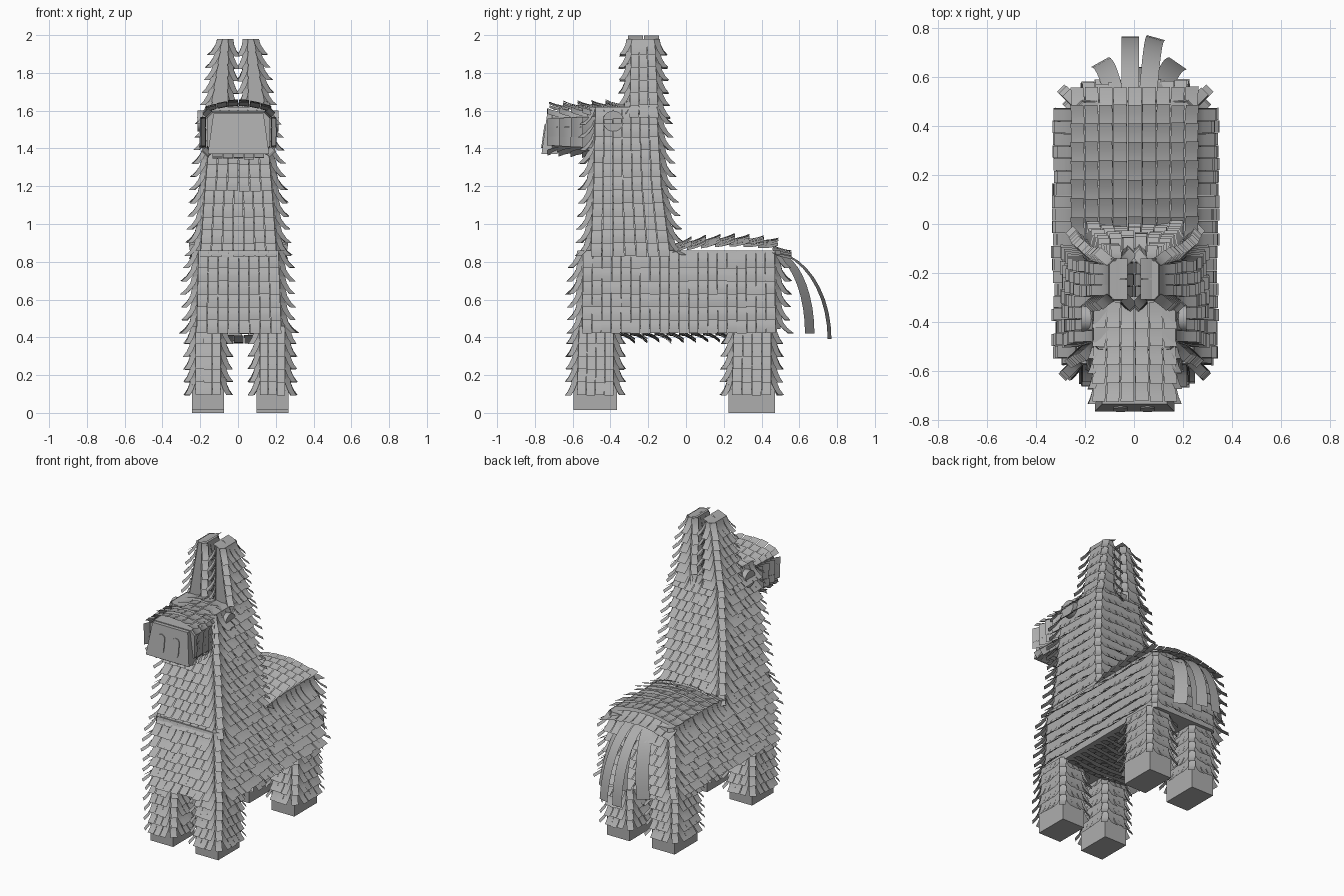
import bpy, bmesh, math, random
from mathutils import Vector, Matrix

random.seed(4)
cube = bpy.data.objects.get("Cube")
if cube:
    bpy.data.objects.remove(cube, do_unlink=True)

paper = bpy.data.materials.new("grey_paper")
paper.use_nodes = True
GREY = (0.42, 0.42, 0.42, 1)
paper.diffuse_color = GREY
paper.node_tree.nodes["Principled BSDF"].inputs["Base Color"].default_value = GREY

CELL, ROW = 0.052, 0.066
UP, DOWN = Vector((0, 0, 1)), Vector((0, 0, -1))


def finish(bm, name, smooth=False):
    mesh = bpy.data.meshes.new(name)
    bm.to_mesh(mesh)
    bm.free()
    obj = bpy.data.objects.new(name, mesh)
    bpy.context.collection.objects.link(obj)
    mesh.materials.append(paper)
    if smooth:
        bpy.ops.object.select_all(action='DESELECT')
        obj.select_set(True)
        bpy.context.view_layer.objects.active = obj
        bpy.ops.object.shade_smooth_by_angle(angle=math.radians(40))


def ribbon(bm, centres, half):
    """Strip of quads following the centre points."""
    pairs = [(bm.verts.new(c - half), bm.verts.new(c + half)) for c in centres]
    for (a, b), (c, d) in zip(pairs, pairs[1:]):
        bm.faces.new((a, b, d, c))


def fringe(bm, surf, hint, curl=0.055, cell=CELL, row=ROW):
    """Cover surf(u, v) with paper flaps that hang along v and curl outwards."""
    wide = (surf(1, 0.5) - surf(0, 0.5)).length
    tall = (surf(0.5, 1) - surf(0.5, 0)).length
    cols, rows = max(1, round(wide / cell)), max(1, round(tall / row))
    e = 0.01
    for r in range(rows):
        for c in range(cols):
            u, v = (c + 0.5) / cols, r / rows
            p = surf(u, v)
            across = (surf(u + e, v) - surf(u - e, v)).normalized()
            along = (surf(u, v + e) - surf(u, v - e)).normalized()
            n = across.cross(along).normalized()
            if n.dot(hint) < 0:
                n = -n
            length = tall / rows * random.uniform(1.35, 1.42)
            lift = curl * random.uniform(0.85, 1.15)
            width = max((surf(1, v) - surf(0, v)).length / cols * 0.96, 0.042)
            pts = [p + along * length * s + n * (0.004 + lift * s ** 2)
                   for s in (0, 0.35, 0.7, 1)]
            ribbon(bm, pts, across * width / 2)


def fringe_part(name, surf, hint, **options):
    bm = bmesh.new()
    fringe(bm, surf, hint, **options)
    finish(bm, name, True)


def patch(a, b, c, d):
    """Bilinear surface: a to b is the upper edge, c to d the lower one."""
    return lambda u, v: a.lerp(b, u).lerp(c.lerp(d, u), v)


def ring(z, x0, x1, y0, y1, k):
    return [Vector((x, y, z)) for x, y in (
        (x0 + k, y0), (x1 - k, y0), (x1, y0 + k), (x1, y1 - k),
        (x1 - k, y1), (x0 + k, y1), (x0, y1 - k), (x0, y0 + k))]


def body_part(name, sections, chamfer=0.025, bare=(), curl=0.055, turn=Matrix()):
    """Chamfered core through (z, x0, x1, y0, y1) sections, with fringed sides."""
    rings = [[turn @ p for p in ring(*s, chamfer)] for s in sections]
    core, flaps = bmesh.new(), bmesh.new()
    loops = [[core.verts.new(p) for p in r] for r in rings]
    core.faces.new(loops[0])
    core.faces.new(loops[-1])
    for up, low, pu, pl in zip(loops, loops[1:], rings, rings[1:]):
        mid = sum(pu + pl, Vector()) / 16
        for i in range(8):
            j = (i + 1) % 8
            core.faces.new((up[i], up[j], low[j], low[i]))
            if i not in bare:
                centre = (pu[i] + pu[j] + pl[i] + pl[j]) / 4
                fringe(flaps, patch(pu[i], pu[j], pl[i], pl[j]), centre - mid, curl)
    bmesh.ops.recalc_face_normals(core, faces=core.faces)
    finish(core, name)
    finish(flaps, name + "_fringe", True)


def block(name, low_corners, high_corners):
    bm = bmesh.new()
    low = [bm.verts.new(p) for p in low_corners]
    high = [bm.verts.new(p) for p in high_corners]
    bm.faces.new(low)
    bm.faces.new(high)
    for i in range(4):
        j = (i + 1) % 4
        bm.faces.new((low[i], low[j], high[j], high[i]))
    bmesh.ops.recalc_face_normals(bm, faces=bm.faces)
    finish(bm, name)


def rect(x0, x1, y0, y1, z):
    return [(x0, y0, z), (x1, y0, z), (x1, y1, z), (x0, y1, z)]


# Torso and neck
body_part("torso", [(0.86, -0.235, 0.24, -0.57, 0.495), (0.445, -0.245, 0.255, -0.575, 0.5)],
          curl=0.078)
body_part("neck", [(1.62, -0.165, 0.17, -0.505, -0.13), (1.2, -0.2, 0.205, -0.515, -0.105),
                   (0.85, -0.225, 0.23, -0.53, -0.06)], curl=0.068)


# Back fringe: arched sideways, drooping over the rump
def back_surface(u, v):
    arch = 0.045 * math.sin(math.pi * u)
    slope = 0.03 * math.sin(math.pi * min(v, 0.7)) - 1.1 * max(v - 0.72, 0) ** 2
    return Vector((-0.255 + 0.515 * u, -0.07 + 0.6 * v, 0.845 + arch + slope))


fringe_part("back_fringe", back_surface, UP, curl=0.022, cell=0.06, row=0.072)
fringe_part("belly_fringe",
            lambda u, v: Vector((-0.23 + 0.47 * u, -0.36 + 0.58 * v,
                                 0.435 - 0.02 * math.sin(math.pi * u))),
            DOWN, curl=0.04)

# Legs with bare hooves
for side, s in (("left", 1), ("right", -1)):
    x0, x1 = sorted((s * 0.085 + 0.012, s * 0.255 + 0.012))
    for end, y0, y1, ground in (("front", -0.595, -0.365, 0.015), ("back", 0.225, 0.47, 0)):
        body_part(f"{end}_{side}_leg", [(0.46, x0, x1, y0 + 0.01, y1),
                                        (0.12, x0, x1, y0, y1)], 0.018, curl=0.05)
        block(f"{end}_{side}_hoof", rect(x0, x1, y0, y1, ground), rect(x0, x1, y0, y1, 0.15))

# Muzzle: a lying part whose flaps point forwards
lie = Matrix.Rotation(-math.pi / 2, 4, 'X')
body_part("muzzle", [(-0.46, -0.165, 0.17, -1.6, -1.37), (-0.71, -0.165, 0.17, -1.59, -1.385)],
          0.03, bare=(0,), curl=0.03, turn=lie)
block("muzzle_front", rect(-0.16, 0.165, -0.765, -0.68, 1.37),
      rect(-0.13, 0.135, -0.735, -0.68, 1.585))
fringe_part("muzzle_top_fringe", lambda u, v: Vector((-0.165 + 0.335 * u, -0.32 - 0.375 * v,
            1.6 - 0.012 * v + 0.03 * math.sin(math.pi * u))),
            UP, curl=0.026, cell=0.06, row=0.07)

for side, s in (("left", 1), ("right", -1)):
    # Nostril: thin rounded plate on the sloping muzzle front
    bm = bmesh.new()
    outline = []
    for i in range(20):
        a = 2 * math.pi * (i + 0.5) / 20
        z = 0.028 * math.sin(a) + math.copysign(0.035, math.sin(a))
        outline.append(bm.verts.new((0.055 * s + 0.028 * math.cos(a),
                                     -0.752 + 0.14 * z, 1.465 + z)))
    face = bm.faces.new(outline)
    out = bmesh.ops.extrude_face_region(bm, geom=[face])
    moved = [g for g in out["geom"] if isinstance(g, bmesh.types.BMVert)]
    bmesh.ops.translate(bm, verts=moved, vec=(0, -0.006, 0))
    bmesh.ops.recalc_face_normals(bm, faces=bm.faces)
    finish(bm, f"{side}_nostril")

    # Round eye
    bm = bmesh.new()
    bmesh.ops.create_cone(bm, cap_ends=True, segments=24, radius1=0.055, radius2=0.055,
                          depth=0.1, matrix=Matrix.Translation((0.164 * s, -0.385, 1.545))
                          @ Matrix.Rotation(math.pi / 2, 4, 'Y'))
    finish(bm, f"{side}_eye", True)

    # Ear, bare at the front
    top = sorted((0.035 * s, 0.1 * s))
    base = sorted((0.038 * s, 0.165 * s))
    body_part(f"{side}_ear", [(1.98, *top, -0.305, -0.15), (1.58, *base, -0.315, -0.13)],
              0.015, bare=(0, 2 if s < 0 else 6), curl=0.05)
    x = 0.034 * s
    fringe_part(f"{side}_ear_inner_fringe",
                patch(Vector((x, -0.3, 1.97)), Vector((x, -0.16, 1.97)),
                      Vector((x, -0.3, 1.62)), Vector((x, -0.15, 1.62))),
                Vector((-s, 0, 0)), curl=0.026)
    # Paper folded over the ear tip
    fringe_part(f"{side}_ear_tip",
                lambda u, v: Vector((s * (0.025 + 0.05 * v), -0.31 + 0.17 * u, 1.993 - 0.012 * v)),
                UP, curl=-0.012, cell=0.08)

# Tail: long strips drooping from the rump
bm = bmesh.new()
for x0, x1, y, z in ((-0.015, -0.015, 0.765, 0.38), (0.05, 0.09, 0.76, 0.39),
                     (-0.06, -0.14, 0.66, 0.42), (0.08, 0.18, 0.655, 0.42),
                     (0.02, 0.03, 0.64, 0.43)):
    pts = []
    for i in range(11):
        a = math.pi / 2 * i / 10
        pts.append(Vector((x0 + (x1 - x0) * i / 10, 0.44 + (y - 0.44) * math.sin(a),
                           z + (0.855 - z) * math.cos(a))))
    ribbon(bm, pts, Vector((0.036, (x0 - x1) * 0.25, 0)))
finish(bm, "tail", True)
